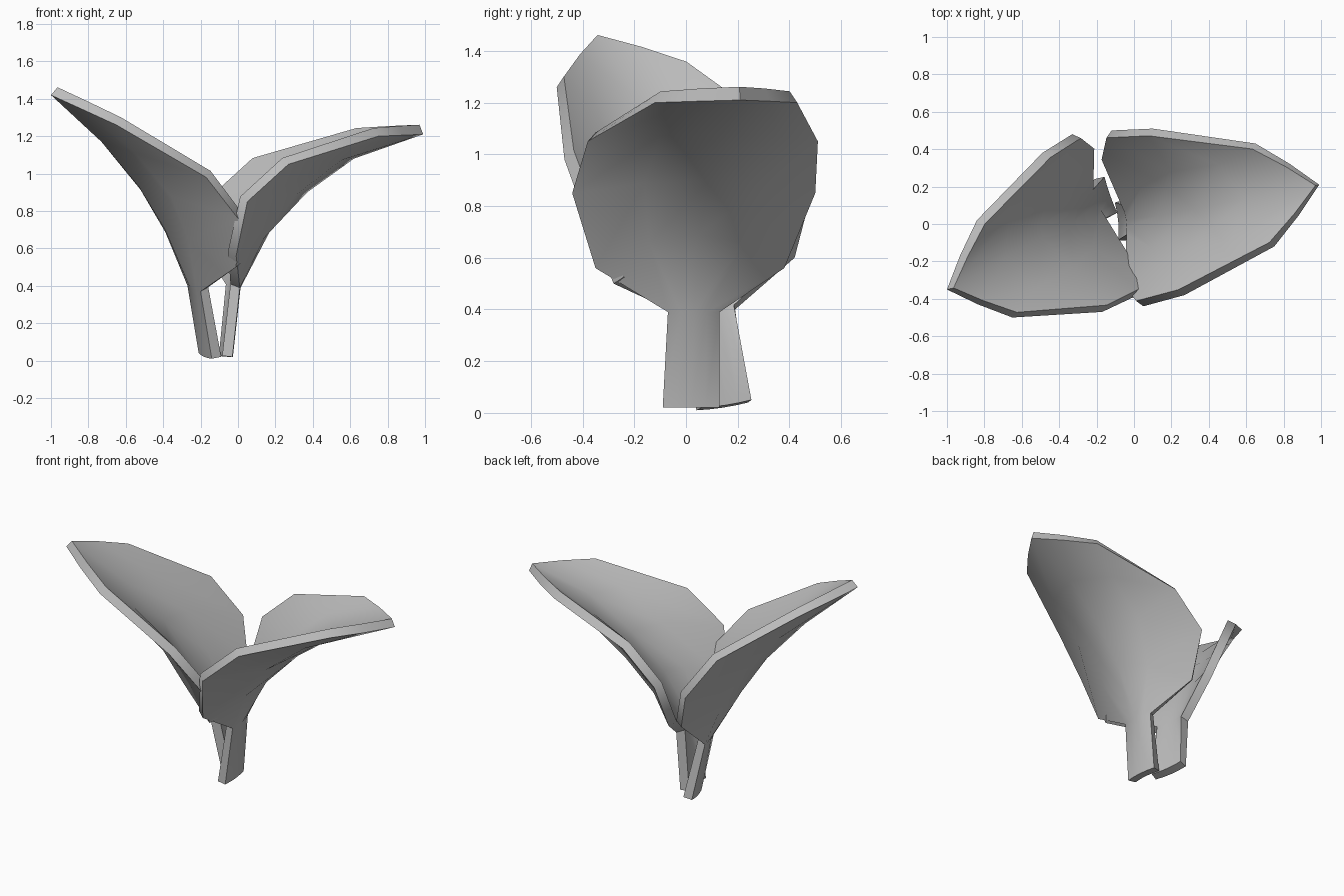
import bpy
import math
from mathutils import Vector

if "Cube" in bpy.data.objects:
    bpy.data.objects.remove(bpy.data.objects["Cube"])

# Single plain grey for both leaves
grey = bpy.data.materials.new("leaf_grey")
grey.use_nodes = True
grey.diffuse_color = (0.5, 0.5, 0.5, 1)
grey.node_tree.nodes["Principled BSDF"].inputs["Base Color"].default_value = (0.5, 0.5, 0.5, 1)


def cross_section(edge_a, keel, edge_b, bulge):
    """Five points across the leaf, curved through the keel."""
    a, k, b = Vector(edge_a), Vector(keel), Vector(edge_b)
    curve = (2 * k - a - b) * bulge
    return [a, (a + k) / 2 + curve, k, (k + b) / 2 + curve, b]


def make_leaf(name, rows, thickness=0.055):
    """Skin the cross sections from stem to tip and thicken them inward."""
    verts = []
    for i, row in enumerate(rows):
        verts += cross_section(*row, 0.02 if i == len(rows) - 1 else 0.125)
    faces = []
    for r in range(len(rows) - 1):
        for c in range(4):
            n = r * 5 + c
            faces.append((n, n + 1, n + 6, n + 5))
    mesh = bpy.data.meshes.new(name)
    mesh.from_pydata(verts, [], faces)
    mesh.materials.append(grey)
    obj = bpy.data.objects.new(name, mesh)
    bpy.context.collection.objects.link(obj)

    bpy.ops.object.select_all(action="DESELECT")
    obj.select_set(True)
    bpy.context.view_layer.objects.active = obj
    solid = obj.modifiers.new("thickness", "SOLIDIFY")
    solid.thickness = thickness
    solid.offset = -1
    bpy.ops.object.modifier_apply(modifier=solid.name)
    bpy.ops.object.shade_smooth_by_angle(angle=math.radians(45))
    return obj


# Each row: one edge, the keel, the other edge; from stem foot to tip
make_leaf("left_leaf", [
    ((-0.03, -0.09, 0.02), (-0.03, 0.02, 0.02), (-0.05, 0.13, 0.02)),
    ((0.01, -0.07, 0.39), (0.01, 0.03, 0.39), (-0.02, 0.13, 0.39)),
    ((-0.01, -0.35, 0.56), (0.17, 0.05, 0.69), (-0.14, 0.38, 0.56)),
    ((0.05, -0.44, 0.85), (0.37, 0.09, 0.90), (-0.12, 0.50, 0.85)),
    ((0.27, -0.38, 1.05), (0.62, 0.14, 1.08), (0.10, 0.51, 1.05)),
    ((0.75, -0.12, 1.20), (0.99, 0.21, 1.21), (0.65, 0.43, 1.20)),
])
make_leaf("right_leaf", [
    ((-0.21, 0.24, 0.04), (-0.18, 0.14, 0.02), (-0.14, 0.04, 0.01)),
    ((-0.27, 0.19, 0.40), (-0.24, 0.10, 0.38), (-0.20, 0.00, 0.37)),
    ((-0.26, 0.42, 0.60), (-0.39, -0.02, 0.70), (-0.01, -0.28, 0.50)),
    ((-0.33, 0.48, 0.83), (-0.53, -0.08, 0.93), (0.00, -0.39, 0.76)),
    ((-0.49, 0.38, 1.08), (-0.73, -0.19, 1.17), (-0.17, -0.47, 0.98)),
    ((-0.84, 0.02, 1.33), (-1.00, -0.35, 1.42), (-0.65, -0.50, 1.26)),
])
